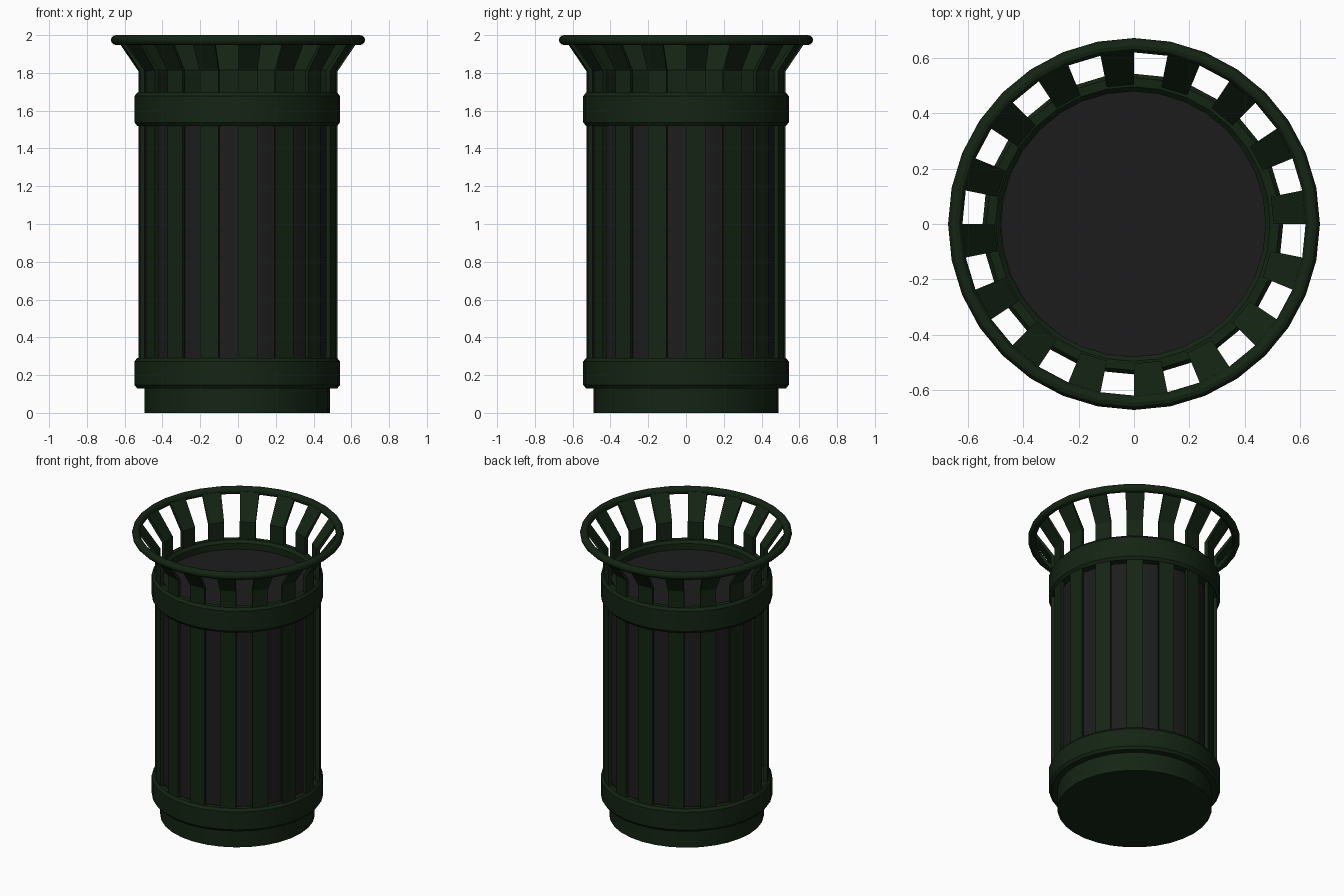
import bpy, bmesh, math

if "Cube" in bpy.data.objects:
    bpy.data.objects.remove(bpy.data.objects["Cube"])

N = 32
CX = -0.004  # slight offset of the base and bands


def material(name, rgb):
    m = bpy.data.materials.new(name)
    m.diffuse_color = (*rgb, 1)
    m.use_nodes = True
    m.node_tree.nodes["Principled BSDF"].inputs["Base Color"].default_value = m.diffuse_color
    return m


green = material("dark_green", (0.007, 0.018, 0.007))
grey = material("liner_grey", (0.012, 0.012, 0.012))


def finish(name, bm, mat, smooth=True):
    bmesh.ops.recalc_face_normals(bm, faces=bm.faces[:])
    me = bpy.data.meshes.new(name)
    bm.to_mesh(me)
    bm.free()
    ob = bpy.data.objects.new(name, me)
    bpy.context.collection.objects.link(ob)
    me.materials.append(mat)
    if smooth:
        bpy.ops.object.select_all(action='DESELECT')
        ob.select_set(True)
        bpy.context.view_layer.objects.active = ob
        bpy.ops.object.shade_smooth_by_angle(angle=math.radians(30))
    return ob


def lathe(name, profile, mat, closed, cx=0.0):
    """Revolve (radius, z) points; open profiles get end caps."""
    bm = bmesh.new()
    rings = []
    for r, z in profile:
        rings.append([bm.verts.new((cx + r * math.cos(math.tau * i / N),
                                    r * math.sin(math.tau * i / N), z)) for i in range(N)])
    pairs = list(zip(rings, rings[1:]))
    if closed:
        pairs.append((rings[-1], rings[0]))
    for a, b in pairs:
        for i in range(N):
            j = (i + 1) % N
            bm.faces.new((a[i], a[j], b[j], b[i]))
    if not closed:
        bm.faces.new(rings[0])
        bm.faces.new(rings[-1])
    return finish(name, bm, mat)


# Base foot and inner liner
lathe("base", [(0.49, 0), (0.49, 0.16)], green, False, CX)
lathe("liner", [(0.482, 0.14), (0.482, 1.635)], grey, False)


# Lower and upper bands with softened edges
def band(name, z0, z1):
    lathe(name, [(0.48, z0), (0.53, z0), (0.544, z0 + 0.018), (0.544, z1 - 0.018),
                 (0.53, z1), (0.497, z1), (0.48, z1 - 0.018)], green, True, CX)


band("lower_band", 0.13, 0.29)
band("upper_band", 1.52, 1.695)

# Slats that bend outward into the flared crown
outer = [(0.528, 0.2), (0.528, 1.81), (0.640, 1.975)]
inner = [(0.630, 1.985), (0.505, 1.815), (0.505, 0.2)]
section = outer + inner
bm = bmesh.new()
for k in range(0, N, 2):
    sides = []
    for i in (k, k + 1):
        a = math.tau * i / N
        sides.append([bm.verts.new((r * math.cos(a), r * math.sin(a), z)) for r, z in section])
    s, t = sides
    for i in range(6):
        j = (i + 1) % 6
        bm.faces.new((s[i], s[j], t[j], t[i]))
    for q in (s, t):
        bm.faces.new((q[0], q[1], q[4], q[5]))
        bm.faces.new((q[1], q[2], q[3], q[4]))
finish("slats", bm, green, smooth=False)

# Rounded top rim
rim = [(0.647 + 0.026 * math.cos(math.tau * i / 12),
        1.974 + 0.026 * math.sin(math.tau * i / 12)) for i in range(12)]
lathe("top_rim", rim, green, True)
